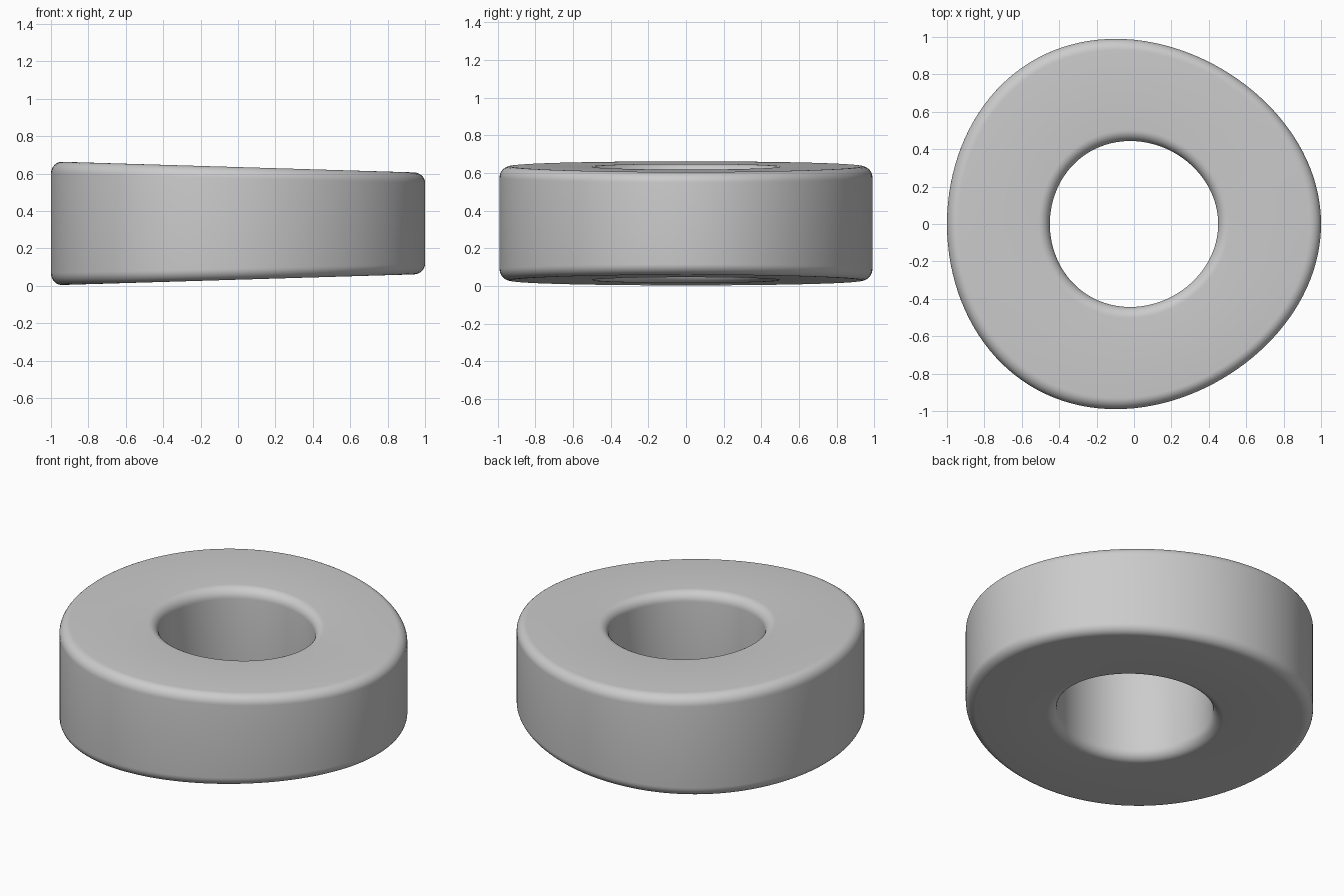
import bpy, bmesh, math

if "Cube" in bpy.data.objects:
    bpy.data.objects.remove(bpy.data.objects["Cube"])

R_OUT, R_IN, HALF_H, FILLET = 1.0, 0.45, 0.301, 0.06
SEGMENTS, STEPS, TAPER = 128, 8, 0.1

# rounded-rectangle cross-section (radius, height)
profile = []
corners = [(R_OUT - FILLET, HALF_H - FILLET, 0), (R_IN + FILLET, HALF_H - FILLET, 90),
           (R_IN + FILLET, FILLET - HALF_H, 180), (R_OUT - FILLET, FILLET - HALF_H, 270)]
for cr, cz, start in corners:
    for i in range(STEPS + 1):
        a = math.radians(start + 90 * i / STEPS)
        profile.append((cr + FILLET * math.cos(a), cz + FILLET * math.sin(a)))

# revolve into a ring, narrowing in y and z towards +x
bm = bmesh.new()
rings = []
for s in range(SEGMENTS):
    t = 2 * math.pi * s / SEGMENTS
    ring = []
    for r, z in profile:
        x = r * math.cos(t)
        k = 1 - TAPER * x
        ring.append(bm.verts.new((x, 0.985 * r * math.sin(t) * k, z * k)))
    rings.append(ring)
n = len(profile)
for s in range(SEGMENTS):
    a, b = rings[s], rings[(s + 1) % SEGMENTS]
    for i in range(n):
        j = (i + 1) % n
        bm.faces.new((a[i], b[i], b[j], a[j]))
bmesh.ops.recalc_face_normals(bm, faces=bm.faces)

# stand on the ground
low = min(v.co.z for v in bm.verts)
bmesh.ops.translate(bm, verts=bm.verts, vec=(0, 0, 0.004 - low))
for f in bm.faces:
    f.smooth = True

mesh = bpy.data.meshes.new("tapered_ring")
bm.to_mesh(mesh)
bm.free()
bpy.context.collection.objects.link(bpy.data.objects.new("tapered_ring", mesh))
